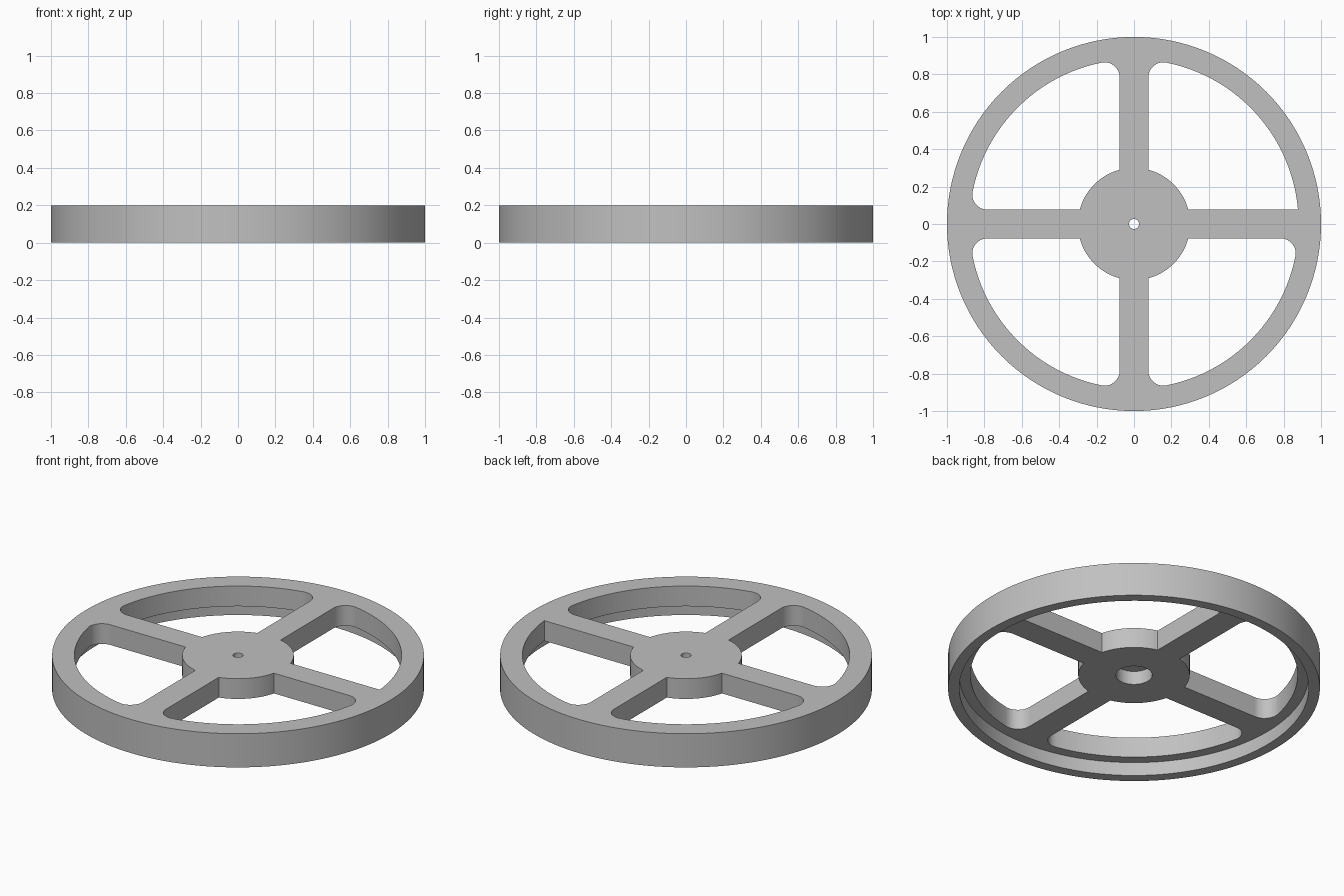
import bpy, bmesh
from math import sin, cos, asin, atan2, pi, sqrt, radians
from mathutils import Matrix, Vector

cube = bpy.data.objects.get("Cube")
if cube:
    bpy.data.objects.remove(cube)

HUB, OPENING, SPOKE, FILLET = 0.30, 0.88, 0.077, 0.08

grey = bpy.data.materials.new("plain grey")
grey.use_nodes = True
colour = (0.53, 0.53, 0.53, 1)
grey.diffuse_color = colour
grey.node_tree.nodes["Principled BSDF"].inputs["Base Color"].default_value = colour


def add_object(name, bm):
    bmesh.ops.recalc_face_normals(bm, faces=bm.faces)
    mesh = bpy.data.meshes.new(name)
    bm.to_mesh(mesh)
    bm.free()
    mesh.materials.append(grey)
    obj = bpy.data.objects.new(name, mesh)
    bpy.context.collection.objects.link(obj)
    return obj


def arc(cx, cy, r, start, end, steps):
    angles = [start + (end - start) * i / steps for i in range(steps + 1)]
    return [(cx + r * cos(a), cy + r * sin(a)) for a in angles]


def opening_outline(sharp):
    """Gap between two spokes; one outer corner may be left unrounded."""
    inner = asin(SPOKE / HUB)
    near = SPOKE + FILLET
    far = sqrt((OPENING - FILLET) ** 2 - near ** 2)
    bend = atan2(near, far)
    points = arc(0, 0, HUB, pi / 2 - inner, inner, 16)
    if sharp:
        start = asin(SPOKE / OPENING)
        points += arc(0, 0, OPENING, start, pi / 2 - bend, 32)
    else:
        points += arc(far, near, FILLET, -pi / 2, bend, 10)
        points += arc(0, 0, OPENING, bend, pi / 2 - bend, 32)[1:]
    points += arc(near, far, FILLET, pi / 2 - bend, pi, 10)[1:]
    return points


# Wheel body: turned section with stepped bore and recessed underside
section = [(0.027, 0.16), (0.098, 0.16), (0.098, 0.08), (0.94, 0.08),
           (0.94, 0), (1, 0), (1, 0.2), (0.027, 0.2)]
bm = bmesh.new()
verts = [bm.verts.new((r, 0, z)) for r, z in section]
edges = [bm.edges.new((v, verts[i - 1])) for i, v in enumerate(verts)]
bmesh.ops.spin(bm, geom=verts + edges, cent=(0, 0, 0), axis=(0, 0, 1),
               angle=2 * pi, steps=128, use_merge=True)
bmesh.ops.remove_doubles(bm, verts=bm.verts, dist=1e-5)
wheel = add_object("spoked_wheel", bm)

# Four openings leave the hub, the spokes and the rim
bm = bmesh.new()
for k in range(4):
    turn = Matrix.Rotation(k * pi / 2, 4, "Z")
    outline = opening_outline(sharp=(k == 0))
    face = bm.faces.new([bm.verts.new(turn @ Vector((x, y, -0.1))) for x, y in outline])
    grown = bmesh.ops.extrude_face_region(bm, geom=[face])["geom"]
    bmesh.ops.translate(bm, vec=(0, 0, 0.4),
                        verts=[g for g in grown if isinstance(g, bmesh.types.BMVert)])
cutter = add_object("opening_cutter", bm)
cutter.hide_render = True

cut = wheel.modifiers.new("openings", "BOOLEAN")
cut.operation = "DIFFERENCE"
cut.solver = "EXACT"
cut.object = cutter

bpy.ops.object.select_all(action="DESELECT")
wheel.select_set(True)
bpy.context.view_layer.objects.active = wheel
bpy.ops.object.modifier_apply(modifier=cut.name)
bpy.data.objects.remove(cutter)
bpy.ops.object.shade_smooth_by_angle(angle=radians(30))
